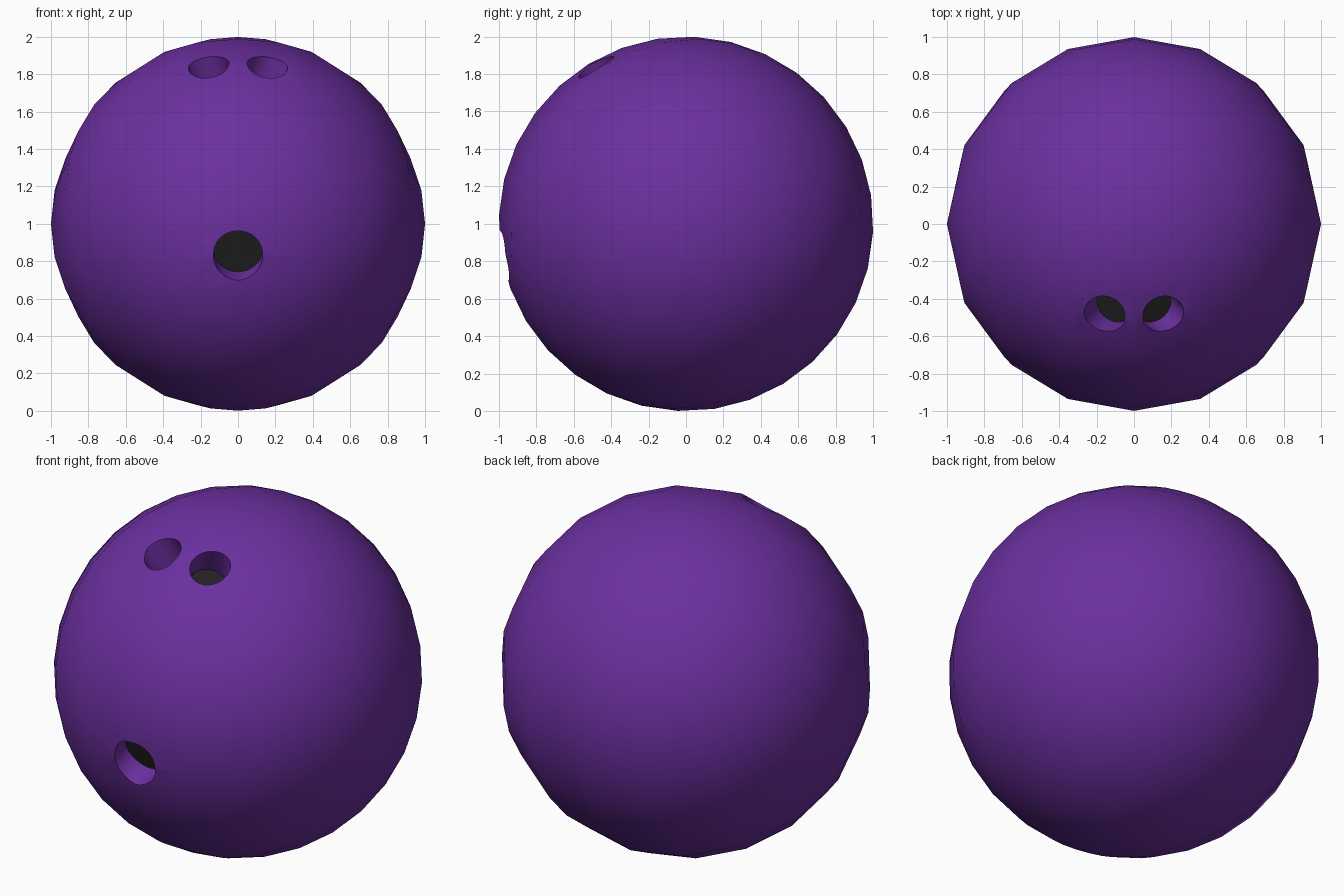
import bpy, bmesh, math
from mathutils import Vector, Matrix

if "Cube" in bpy.data.objects:
    bpy.data.objects.remove(bpy.data.objects["Cube"])


def material(name, rgb):
    m = bpy.data.materials.new(name)
    m.diffuse_color = (*rgb, 1)
    m.use_nodes = True
    m.node_tree.nodes["Principled BSDF"].inputs["Base Color"].default_value = m.diffuse_color
    return m


purple = material("purple", (0.147, 0.029, 0.347))
dark = material("dark hole floor", (0.016, 0.016, 0.016))


def add_object(name, bm):
    mesh = bpy.data.meshes.new(name)
    bm.to_mesh(mesh)
    bm.free()
    mesh.materials.append(purple)
    mesh.materials.append(dark)
    ob = bpy.data.objects.new(name, mesh)
    bpy.context.collection.objects.link(ob)
    return ob


# Ball: sphere with its pole tilted backwards
bm = bmesh.new()
bmesh.ops.create_uvsphere(
    bm, u_segments=16, v_segments=16, radius=1,
    matrix=Matrix.Translation((0, 0, 1)) @ Matrix.Rotation(math.radians(-25), 4, 'X'))
ball = add_object("ball", bm)


def drill(name, mouth, shift, radius):
    """Cut a hole from its mouth centre to mouth + shift, with a dark floor."""
    mouth, shift = Vector(mouth), Vector(shift)
    outer = 0.15
    length = shift.length + outer
    bm = bmesh.new()
    bmesh.ops.create_cone(bm, cap_ends=True, segments=32,
                          radius1=radius, radius2=radius, depth=length)
    for f in bm.faces:
        f.material_index = 1 if f.calc_center_median().z < -length * 0.4 else 0
    out = -shift.normalized()
    centre = mouth + shift + out * length / 2
    bm.transform(Matrix.Translation(centre) @ out.to_track_quat('Z', 'Y').to_matrix().to_4x4())
    cutter = add_object(name, bm)
    cutter.hide_render = True
    mod = ball.modifiers.new(name, 'BOOLEAN')
    mod.operation = 'DIFFERENCE'
    mod.solver = 'EXACT'
    mod.object = cutter
    bpy.ops.object.modifier_apply(modifier=mod.name)
    bpy.data.objects.remove(cutter)


bpy.context.view_layer.objects.active = ball
ball.select_set(True)

# Finger holes, mirrored, and the larger thumb hole
for side in (-1, 1):
    drill("finger_hole", (side * 0.157, -0.483, 1.845), (-side * 0.06, 0.06, -0.15), 0.108)
drill("thumb_hole", (0, -0.97, 0.83), (0, 0.11, 0.038), 0.132)

bpy.ops.object.shade_smooth_by_angle(angle=math.radians(40))
